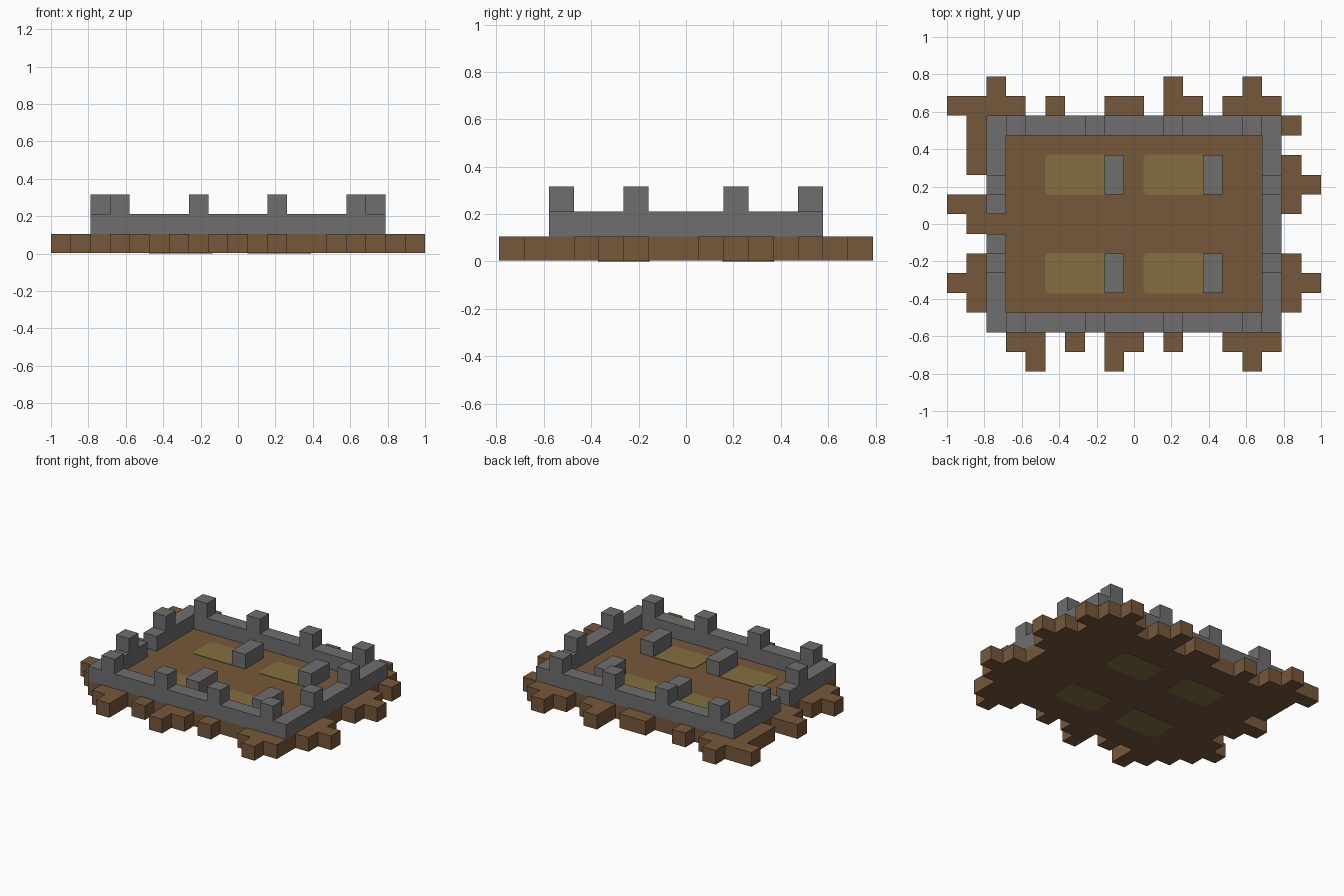
import bpy
import bmesh

cube = bpy.data.objects.get("Cube")
if cube:
    bpy.data.objects.remove(cube, do_unlink=True)

COLS, ROWS = 19, 15
U = 2 / COLS          # size of one block
LIP = 0.003           # how far the grave mounds stand proud of the ground


def material(name, rgb):
    mat = bpy.data.materials.new(name)
    mat.use_nodes = True
    colour = (*rgb, 1)
    mat.diffuse_color = colour
    bsdf = next(n for n in mat.node_tree.nodes if n.type == 'BSDF_PRINCIPLED')
    bsdf.inputs["Base Color"].default_value = colour
    bsdf.inputs["Roughness"].default_value = 0.9
    return mat


soil = material("brown_soil", (0.18, 0.095, 0.042))
stone = material("grey_stone", (0.156, 0.156, 0.156))
mound = material("olive_mound", (0.227, 0.159, 0.051))


def slab(name, cells, z0, z1, mat):
    """Raise a set of grid cells into a solid block."""
    bm = bmesh.new()
    for i, j in cells:
        corners = [(i, j), (i + 1, j), (i + 1, j + 1), (i, j + 1)]
        bm.faces.new([bm.verts.new(((a - COLS / 2) * U, (b - ROWS / 2) * U, z0))
                      for a, b in corners])
    bmesh.ops.remove_doubles(bm, verts=bm.verts, dist=U / 100)
    mesh = bpy.data.meshes.new(name)
    bm.to_mesh(mesh)
    bm.free()
    mesh.materials.append(mat)
    obj = bpy.data.objects.new(name, mesh)
    bpy.context.collection.objects.link(obj)
    solid = obj.modifiers.new("height", 'SOLIDIFY')
    solid.thickness = z1 - z0
    solid.offset = 1
    return obj


def area(i0, i1, j0, j1):
    return {(i, j) for i in range(i0, i1 + 1) for j in range(j0, j1 + 1)}


# Ground: a rectangle with a ragged blocky border
ground = area(2, 16, 2, 12)
border_rows = {
    14: [2, 11, 15],
    13: [0, 1, 2, 3, 5, 8, 9, 11, 12, 14, 15, 16],
    1: [3, 4, 6, 8, 9, 11, 14, 15, 16],
    0: [4, 8, 15],
}
border_columns = {
    0: [4, 8],
    1: [3, 4, 5, 7, 8, 10, 11, 12],
    17: [3, 4, 5, 8, 9, 10, 12],
    18: [4, 9],
}
ground |= {(i, j) for j, row in border_rows.items() for i in row}
ground |= {(i, j) for i, column in border_columns.items() for j in column}
slab("ground", ground, LIP, U, soil)

# Perimeter wall with a gateway in one short side
wall = area(2, 16, 2, 12) - area(3, 15, 3, 11) - {(2, 7)}
slab("perimeter_wall", wall, U, 2 * U, stone)

# Raised blocks along the wall
posts = {(i, j) for i in (3, 7, 11, 15) for j in (2, 12)}
posts |= {(i, j) for i in (2, 16) for j in (5, 9)}
for n, cell in enumerate(sorted(posts)):
    slab(f"wall_post_{n + 1}", {cell}, 2 * U, 3 * U, stone)

# Four graves: a headstone and a round-cornered mound
n = 0
for i in (5, 10):
    for j in (4, 9):
        n += 1
        slab(f"headstone_{n}", area(i + 3, i + 3, j, j + 1), U, 2 * U, stone)
        x0, x1 = (i - COLS / 2) * U - LIP, (i + 3.2 - COLS / 2) * U
        y0, y1 = (j - ROWS / 2) * U - LIP, (j + 2 - ROWS / 2) * U + LIP
        bpy.ops.mesh.primitive_cube_add(
            size=1, location=((x0 + x1) / 2, (y0 + y1) / 2, (U + LIP) / 2))
        grave = bpy.context.object
        grave.name = f"grave_mound_{n}"
        bm = bmesh.new()
        bm.from_mesh(grave.data)
        bmesh.ops.scale(bm, vec=(x1 - x0, y1 - y0, U + LIP), verts=bm.verts)
        upright = [e for e in bm.edges
                   if abs(e.verts[0].co.z - e.verts[1].co.z) > U / 2]
        bmesh.ops.bevel(bm, geom=upright, offset=0.025, segments=4,
                        profile=0.5, affect='EDGES')
        bm.to_mesh(grave.data)
        bm.free()
        grave.data.materials.append(mound)
